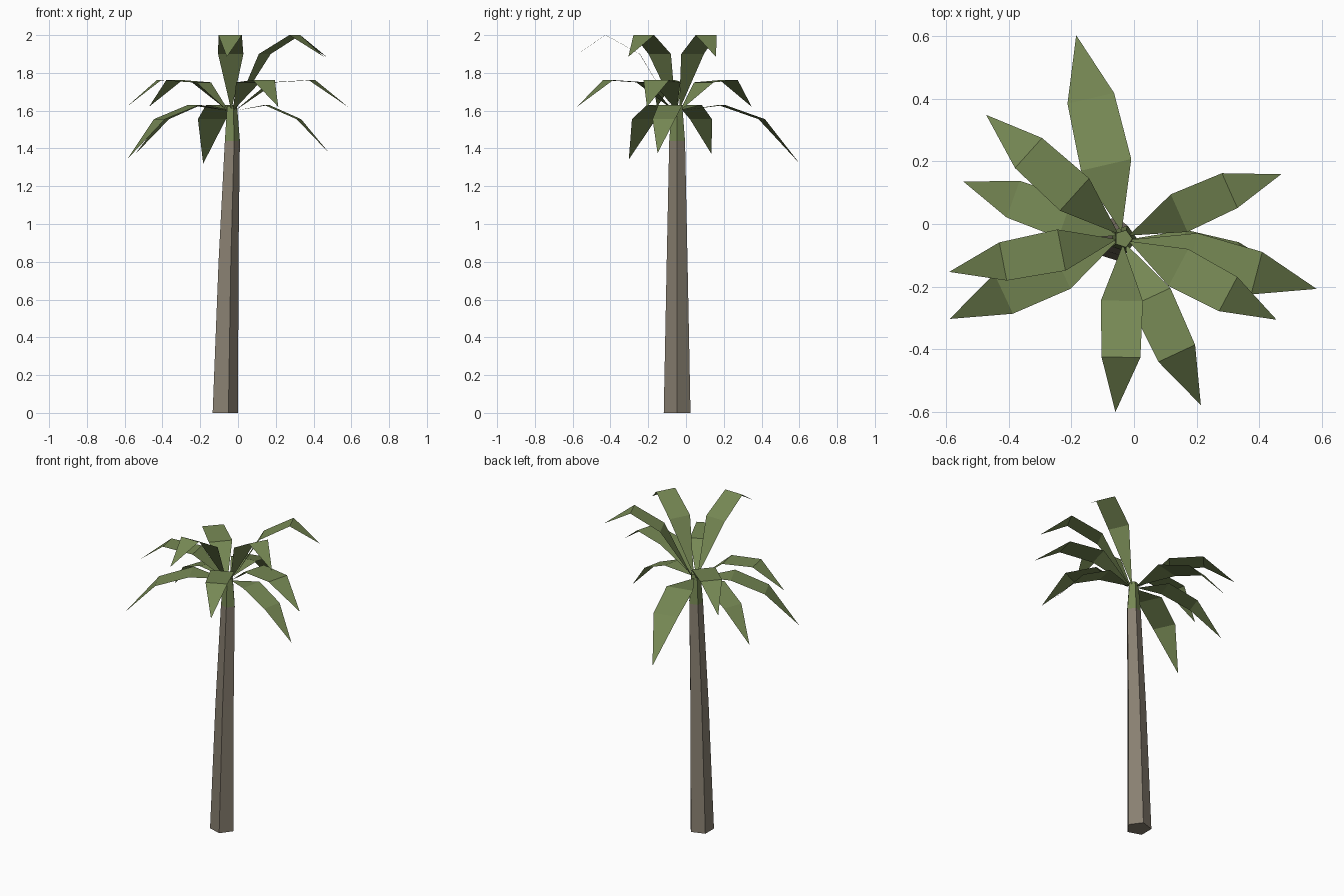
import bpy, bmesh
from math import radians, cos, sin, pi
from mathutils import Vector, Matrix

if "Cube" in bpy.data.objects:
    bpy.data.objects.remove(bpy.data.objects["Cube"])


def material(name, rgb):
    mat = bpy.data.materials.new(name)
    mat.use_nodes = True
    mat.diffuse_color = (*rgb, 1)
    mat.node_tree.nodes["Principled BSDF"].inputs["Base Color"].default_value = (*rgb, 1)
    return mat


bark = material("grey_brown_bark", (0.25, 0.215, 0.165))
leaf = material("leaf_green", (0.18, 0.245, 0.088))


def add_object(name, bm, mat):
    mesh = bpy.data.meshes.new(name)
    bm.to_mesh(mesh)
    bm.free()
    mesh.materials.append(mat)
    obj = bpy.data.objects.new(name, mesh)
    bpy.context.collection.objects.link(obj)
    return obj


def stem(name, rings, mat, sides=5):
    """Loft five-sided rings given as (x, z, radius)."""
    bm = bmesh.new()
    loops = []
    for x, z, r in rings:
        loops.append([bm.verts.new((x + r * cos(2 * pi * i / sides),
                                    -0.047 + r * sin(2 * pi * i / sides), z))
                      for i in range(sides)])
    for low, high in zip(loops, loops[1:]):
        for i in range(sides):
            j = (i + 1) % sides
            bm.faces.new((low[i], low[j], high[j], high[i]))
    bm.faces.new(loops[0][::-1])
    bm.faces.new(loops[-1])
    return add_object(name, bm, mat)


# Tapering, slightly leaning trunk with a green crown shaft
stem("trunk", [(-0.074, 0, 0.0745), (-0.056, 0.8, 0.058), (-0.034, 1.44, 0.044)], bark)
stem("crown_shaft", [(-0.034, 1.44, 0.044), (-0.034, 1.625, 0.029)], leaf)

CROWN = Vector((-0.035, -0.045, 1.6))


def frond(name, heading, profile, size, sway=0):
    """Folded leaf: pointed base, two wide ribs, pointed tip."""
    (r1, z1), (r2, z2), (r3, z3) = profile
    half = 0.062
    bm = bmesh.new()
    base = bm.verts.new((0.02 / size, 0, 0))
    a, b = [bm.verts.new((r1, s * half * 1.08, z1)) for s in (-1, 1)]
    c, d = [bm.verts.new((r2, s * half, z2)) for s in (-1, 1)]
    tip = bm.verts.new((r3, r3 * sin(radians(sway)), z3))
    bm.faces.new((base, a, b))
    bm.faces.new((a, c, d, b))
    bm.faces.new((c, tip, d))
    bm.transform(Matrix.Translation(CROWN)
                 @ Matrix.Rotation(radians(heading), 4, "Z")
                 @ Matrix.Diagonal((size, size, 1, 1)))
    return add_object(name, bm, leaf)


# Three tiers of fronds: (distance, rise) at the ribs and the tip
drooping = [(0.195, 0.03), (0.372, -0.045), (0.54, -0.23)]
spreading = [(0.2, 0.15), (0.39, 0.162), (0.565, 0.02)]
upright = [(0.2, 0.3), (0.38, 0.4), (0.555, 0.285)]

tiers = {
    "drooping_frond": (drooping, [(103, 1.23, 0), (160.5, 1, 0), (205, 1.13, 0), (-11.5, 0.98, 0)]),
    "spreading_frond": (spreading, [(138, 1.04, 0), (191, 1, 0), (-65, 1.04, 0), (-14.7, 1.13, 0)]),
    "upright_frond": (upright, [(269, 1, -1.5), (24, 0.98, -2), (-28, 1, 0)]),
}
for name, (profile, leaves) in tiers.items():
    for n, (heading, size, sway) in enumerate(leaves, 1):
        obj = frond(f"{name}_{n}", heading, profile, size, sway)
        # Longer drooping leaves hang lower at the tip
        if profile is drooping:
            obj.data.vertices[5].co.z -= 0.22 * (size - 1)
